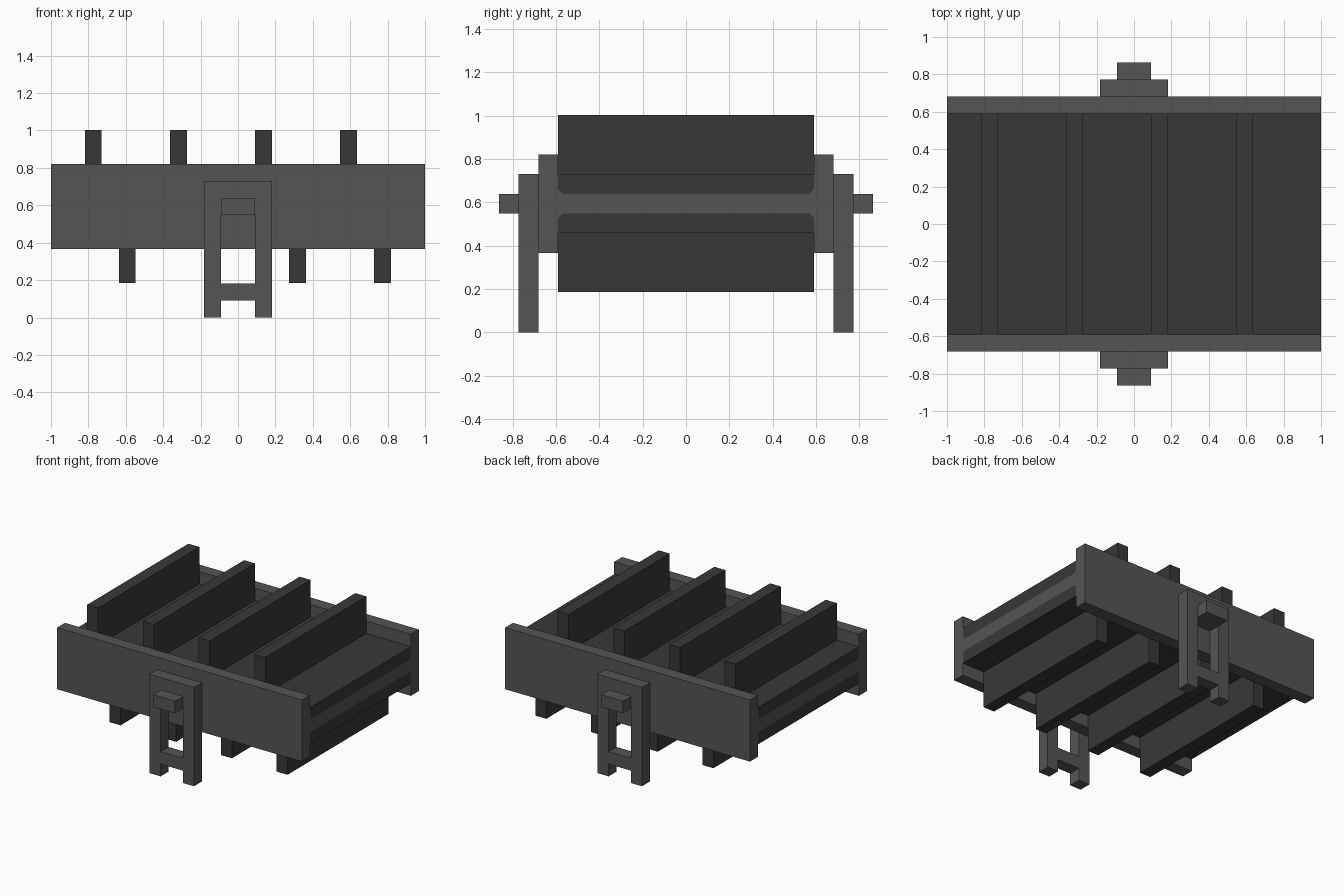
import bpy
import bmesh

cube = bpy.data.objects.get("Cube")
if cube:
    bpy.data.objects.remove(cube, do_unlink=True)


def material(name, value):
    mat = bpy.data.materials.new(name)
    mat.use_nodes = True
    colour = (value, value, value, 1.0)
    mat.diffuse_color = colour
    bsdf = mat.node_tree.nodes["Principled BSDF"]
    bsdf.inputs["Base Color"].default_value = colour
    bsdf.inputs["Roughness"].default_value = 0.8
    return mat


STEEL = material("grey steel", 0.09)
RUBBER = material("dark rubber", 0.039)


def prism(name, outline, axis, start, end, mat):
    """Extrude a closed 2D outline along x or y from start to end."""
    bm = bmesh.new()
    if axis == "x":
        points = [(start, a, b) for a, b in outline]
        move = (end - start, 0, 0)
    else:
        points = [(a, start, b) for a, b in outline]
        move = (0, end - start, 0)
    face = bm.faces.new([bm.verts.new(p) for p in points])
    result = bmesh.ops.extrude_face_region(bm, geom=[face])
    verts = [v for v in result["geom"] if isinstance(v, bmesh.types.BMVert)]
    bmesh.ops.translate(bm, verts=verts, vec=move)
    bmesh.ops.recalc_face_normals(bm, faces=bm.faces)
    mesh = bpy.data.meshes.new(name)
    bm.to_mesh(mesh)
    bm.free()
    mesh.materials.append(mat)
    obj = bpy.data.objects.new(name, mesh)
    bpy.context.collection.objects.link(obj)
    return obj


def box(name, x, y, z, mat):
    outline = [(x[0], z[0]), (x[1], z[0]), (x[1], z[1]), (x[0], z[1])]
    return prism(name, outline, "y", y[0], y[1], mat)


W = 0.59          # half width of the belt
C = 0.022         # corner chamfer of the belt runs
MID = 0.5935      # height of the belt centre
IN, OUT = 0.045, 0.136

# Steel bed between the belt runs, flared at the corners
prism("belt_bed", [
    (-W, MID - IN - C), (-W + C, MID - IN), (W - C, MID - IN), (W, MID - IN - C),
    (W, MID + IN + C), (W - C, MID + IN), (-W + C, MID + IN), (-W, MID + IN + C),
], "x", -1, 1, STEEL)

# Upper and lower belt runs
for name, s in (("upper_belt", 1), ("lower_belt", -1)):
    prism(name, [
        (-W, MID + s * OUT), (-W, MID + s * (IN + C)), (-W + C, MID + s * IN),
        (W - C, MID + s * IN), (W, MID + s * (IN + C)), (W, MID + s * OUT),
    ], "x", -1, 1, RUBBER)

# Cross slats above and below the belt, staggered
for i in range(4):
    top_x = -0.774 + 0.455 * i
    low_x = -0.592 + 0.455 * i
    box(f"upper_slat_{i + 1}", (top_x - 0.045, top_x + 0.045), (-W, W),
        (MID + OUT, 1.003), RUBBER)
    box(f"lower_slat_{i + 1}", (low_x - 0.045, low_x + 0.045), (-W, W),
        (0.185, MID - OUT), RUBBER)

# Side rails, leg frames and axle stubs on both sides
for side, s in (("front", -1), ("back", 1)):
    box(f"{side}_rail", (-1, 1), (s * W, s * 0.682), (0.366, 0.821), STEEL)
    prism(f"{side}_leg_arch", [
        (-0.182, 0), (-0.091, 0), (-0.091, 0.548), (0.091, 0.548),
        (0.091, 0), (0.182, 0), (0.182, 0.73), (-0.182, 0.73),
    ], "y", s * 0.682, s * 0.773, STEEL)
    box(f"{side}_leg_crossbar", (-0.091, 0.091), (s * 0.682, s * 0.773),
        (0.091, 0.183), STEEL)
    box(f"{side}_axle_stub", (-0.091, 0.091), (s * 0.773, s * 0.864),
        (0.548, 0.639), STEEL)
